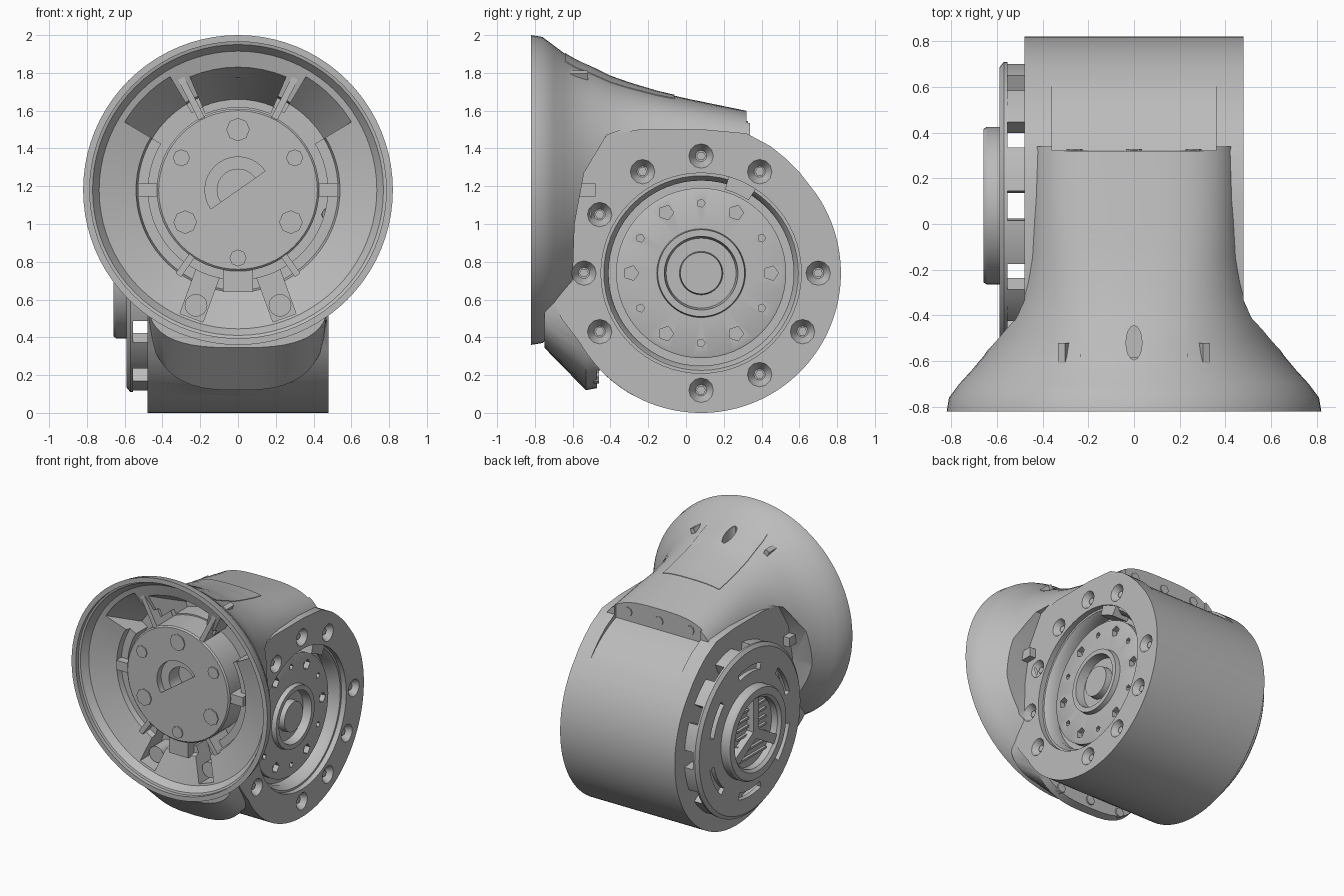
import bpy, bmesh
from math import sin, cos, radians, pi

if "Cube" in bpy.data.objects:
    bpy.data.objects.remove(bpy.data.objects["Cube"])

grey = bpy.data.materials.new("machined grey")
grey.use_nodes = True
colour = (0.5, 0.5, 0.5, 1)
grey.diffuse_color = colour
grey.node_tree.nodes["Principled BSDF"].inputs["Base Color"].default_value = colour

DRUM = (0.08, 0.74)     # drum axis in y, z
RIM = (0, 1.18)         # flange axis in x, z


def finish(name, bm):
    bmesh.ops.remove_doubles(bm, verts=bm.verts, dist=1e-5)
    wires = [e for e in bm.edges if not e.link_faces]
    bmesh.ops.delete(bm, geom=wires, context='EDGES')
    bmesh.ops.recalc_face_normals(bm, faces=bm.faces)
    me = bpy.data.meshes.new(name)
    bm.to_mesh(me)
    bm.free()
    me.materials.append(grey)
    ob = bpy.data.objects.new(name, me)
    bpy.context.collection.objects.link(ob)
    return ob


def place(axis, h, u, v):
    return {'x': (h, u, v), 'y': (u, h, v), 'z': (u, v, h)}[axis]


def skin(name, rings, closed=False):
    """Join equal rings of points into a solid."""
    bm = bmesh.new()
    vs = [[bm.verts.new(p) for p in ring] for ring in rings]
    n = len(vs[0])
    pairs = list(zip(vs, vs[1:])) + ([(vs[-1], vs[0])] if closed else [])
    for a, b in pairs:
        for i in range(n):
            j = (i + 1) % n
            bm.faces.new((a[i], a[j], b[j], b[i]))
    if not closed:
        bm.faces.new(vs[0])
        bm.faces.new(vs[-1])
    return finish(name, bm)


def prism(name, axis, pts, lo, hi):
    return skin(name, [[place(axis, h, *p) for p in pts] for h in (lo, hi)])


def lathe(name, axis, centre, profile, n=64):
    """Spin a closed (height, radius) profile about an axis."""
    t = [2 * pi * i / n for i in range(n)]
    return skin(name, [[place(axis, h, centre[0] + r * cos(a), centre[1] + r * sin(a))
                        for a in t] for h, r in profile], True)


def rod(name, axis, centre, r, lo, hi, n=20):
    return lathe(name, axis, centre, [(lo, 0), (lo, r), (hi, r), (hi, 0)], n)


def polar(c, r, deg):
    return c[0] + r * cos(radians(deg)), c[1] + r * sin(radians(deg))


def arc(c, r, a0, a1, n=8):
    return [polar(c, r, a0 + (a1 - a0) * i / n) for i in range(n + 1)]


def sector(c, r0, r1, a0, a1):
    return arc(c, r0, a0, a1) + arc(c, r1, a1, a0)


def bar(c, deg, r0, r1, w):
    """Rectangle lying along a radius."""
    s, k = sin(radians(deg)) * w / 2, cos(radians(deg)) * w / 2
    (x0, y0), (x1, y1) = polar(c, r0, deg), polar(c, r1, deg)
    return [(x0 - s, y0 + k), (x0 + s, y0 - k), (x1 + s, y1 - k), (x1 - s, y1 + k)]


def combine(target, others, op='DIFFERENCE'):
    for other in others:
        mod = target.modifiers.new("join", 'BOOLEAN')
        mod.operation, mod.solver, mod.object = op, 'EXACT', other
        bpy.context.view_layer.update()
        dg = bpy.context.evaluated_depsgraph_get()
        me = bpy.data.meshes.new_from_object(target.evaluated_get(dg))
        target.modifiers.clear()
        target.data = me
        bpy.data.objects.remove(other)


# Flared neck: y, half width, top height
STATIONS = [(-.82, .82, 2), (-.76, .81, 1.99), (-.7, .765, 1.945), (-.64, .71, 1.9),
            (-.58, .66, 1.865), (-.5, .605, 1.83), (-.4, .555, 1.78), (-.3, .52, 1.745),
            (-.15, .49, 1.7), (0, .48, 1.665), (.34, .48, 1.595)]


def power(y):
    return 2 + 1.2 * min(1, max(0, (y + .6) / .6))


def neck_ring(y, a, top):
    ring, e = [], 2 / power(y)
    for i in range(80):
        c, s = cos(2 * pi * i / 80), sin(2 * pi * i / 80)
        if s > 0:
            c, s = abs(c) ** e * (1 if c > 0 else -1), s ** e * (top - RIM[1])
        else:
            s *= a
        ring.append((a * c, y, RIM[1] + s))
    return ring


def neck_height(x, y):
    for (y0, a0, t0), (y1, a1, t1) in zip(STATIONS, STATIONS[1:]):
        if y <= y1:
            f = (y - y0) / (y1 - y0)
            a, t, n = a0 + f * (a1 - a0), t0 + f * (t1 - t0), power(y)
            return RIM[1] + (t - RIM[1]) * (1 - (abs(x) / a) ** n) ** (1 / n)


housing = skin("housing", [neck_ring(*s) for s in STATIONS])

# Flat side scoops taken out of the flare
scoop = [(-.59, .3), (-.6, .7), (-.59, 1), (-.54, 1.27), (-.42, 1.47), (-.28, 1.52),
         (.1, 1.51), (.5, 1.4), (.5, .3)]
combine(housing, [prism("c", 'x', scoop, s * .479, s) for s in (-1, 1)])

# Drum with shoulders leading into the neck
outline = arc(DRUM, .74, 35, -150, 74) + [
    (-.66, .5), (-.69, .57), (-.68, .9), (-.61, 1.25), (-.52, 1.39),
    (-.42, 1.47), (-.25, 1.5), (.1, 1.5), (.32, 1.48), (.45, 1.41), (.53, 1.345), (.6, 1.275)]
combine(housing, [prism("drum", 'x', outline, -.48, .48)], 'UNION')

# Rounded fairing under the flange
fairing = []
for y, low in ((-.75, .345), (-.53, .12), (-.45, .135), (-.25, .085)):
    half = [(-cos(pi * i / 24), sin(pi * i / 24) ** .7) for i in range(25)]
    fairing.append([(.478 * abs(c) ** .7 * (1 if c > 0 else -1), y, .62 - (.62 - low) * s)
                    for c, s in half])
combine(housing, [skin("fairing", fairing)], 'UNION')

# Stepped recesses at the top rear and lower front, then the open flange
top_step = arc(DRUM, .741, 71, 36) + [(.95, 1.2), (.95, 1.75), (.32, 1.75)]
low_step = arc(DRUM, .741, 222, 256) + [(-.1, -.1), (-.47, -.1)]
cavity = [(-.9, 0), (-.9, .785), (-.79, .785), (-.785, .77), (-.735, .735), (-.68, .54),
          (-.64, .53), (-.64, .475), (-.5, .475), (-.5, 0)]
cutters = [prism("c", 'x', top_step, -.36, .36), prism("c", 'x', low_step, -.36, .36),
           lathe("c", 'y', RIM, cavity, 80)]
# Tapering pockets round the hub
for a0, a1, r1, r2, depth in ((67, 113, .655, .48, -.36),
                              (31, 59, .7, .53, -.5), (121, 149, .7, .53, -.5)):
    cutters.append(skin("c", [[place('y', y, *p) for p in sector(RIM, .44, r, a0, a1)]
                              for y, r in ((-.9, r1), (-.72, r1), (depth, r2))]))
for deg in (-70, -110):
    cutters.append(prism("c", 'y', bar(RIM, deg, .45, .72, .13), -.9, -.52))
# Side plate well and its counterbored holes
cutters.append(rod("c", 'x', DRUM, .53, .34, .6, 64))
bolt_angles = [a for a in range(0, 360, 30) if a not in (30, 240)]
for a in bolt_angles:
    cutters.append(lathe("c", 'x', polar(DRUM, .62, a),
                         [(.42, 0), (.42, .03), (.482, .066), (.6, .066), (.6, 0)], 12))
slot = [(.035 * cos(i * pi / 8), -.52 + .075 * sin(i * pi / 8)) for i in range(16)]
cutters.append(prism("c", 'z', slot, 1.77, 2.1))
combine(housing, cutters)

# Access panel lying on the neck
bm = bmesh.new()
grid = [[bm.verts.new((x * .0235, y, neck_height(x * .0235, y) + .001)) for x in range(-10, 11, 2)]
        for y in [-.64 + .58 * j / 12 for j in range(13)]]
for p, q in zip(grid, grid[1:]):
    for i in range(10):
        bm.faces.new((p[i], p[i + 1], q[i + 1], q[i]))
top = bmesh.ops.extrude_face_region(bm, geom=bm.faces[:])
bmesh.ops.translate(bm, vec=(0, 0, .004),
                    verts=[v for v in top["geom"] if isinstance(v, bmesh.types.BMVert)])
panel = finish("neck_panel", bm)
combine(panel, [prism("c", 'z', slot, 1.6, 2.1)])

# Step bolts, top and bottom
for x in (-.26, 0, .26):
    rod("top_step_bolt", 'y', (x, 1.51), .035, .3, .328, 8)
    rod("low_step_bolt", 'y', (x, .19), .035, -.49, -.46, 8)

# Bolts in the side plate
for a in bolt_angles:
    rod("side_bolt", 'x', polar(DRUM, .62, a), .025, .4, .45, 6)

# Side output disc
disc = lathe("side_disc", 'x', DRUM, [(.33, 0), (.33, .45), (.385, .45), (.39, .44), (.39, .235),
             (.425, .23), (.425, .195), (.36, .185), (.36, .115), (.41, .11), (.41, 0)])
combine(disc, [rod("c", 'x', polar(DRUM, .37, a), .022 if a % 60 else .04, .35, .6, 5)
               for a in range(0, 360, 30)])
lathe("side_seal_ring", 'x', DRUM, [(.33, .49), (.33, .54), (.44, .54), (.44, .515), (.4, .49)])
prism("side_key", 'x', sector(DRUM, .46, .56, 57, 74), .34, .47)

# Front hub inside the flange
hub = lathe("front_hub", 'y', RIM, [(-.43, 0), (-.43, .43), (-.71, .43), (-.72, .42), (-.72, 0)])
combine(hub, [rod("c", 'y', RIM, .175, -.9, -.55, 40)])
lathe("hub_bore_ring", 'y', RIM, [(-.5, .11), (-.5, .18), (-.67, .18), (-.67, .11)], 40)
prism("hub_half_cover", 'y', arc(RIM, .18, -145, 35, 20), -.72, -.7)
for u, v in ((0, .32), (0, -.36), (.3, .17), (-.3, .17), (.28, -.17), (-.28, -.17)):
    r = .062 if abs(v) < .18 and v < 0 or v == .32 else .045
    rod("hub_bolt", 'y', (u, RIM[1] + v), r, -.728, -.6, 8)
prism("hub_tab", 'y', bar(RIM, -90, .36, .54, .16), -.71, -.45)
for a in (0, 180):
    prism("hub_clip", 'y', bar(RIM, a, .4, .53, .07), -.7, -.48)
for a in (63, 117, -55, -125):
    prism("hub_rib", 'y', bar(RIM, a, .41, .7 if a > 0 else .55, .035), -.715, -.52)
for a in (-70, -110):
    rod("slot_boss", 'y', polar(RIM, .65, a), .06, -.66, -.5, 16)

# Vented cover standing off the other side
cover = lathe("vented_cover", 'x', DRUM, [(-.555, 0), (-.555, .63), (-.57, .63),
              (-.59, .605), (-.59, 0)])
combine(cover, [prism("c", 'x', sector(DRUM, .44, .49, a, a + 32), -.7, -.5)
                for a in range(14, 374, 60)])
for a in range(0, 360, 30):
    prism("cover_standoff", 'x', sector(DRUM, .54, .625, a + 6, a + 24), -.57, -.47)
lathe("cover_hub_ring", 'x', DRUM, [(-.58, .26), (-.58, .345), (-.645, .345), (-.66, .335),
                                    (-.66, .28), (-.64, .26)])
for a in (90, 210, 330):
    prism("cover_spoke", 'x', bar(DRUM, a, 0, .28, .07), -.645, -.58)
for i in range(-3, 4):
    prism("cooling_fin", 'x', bar((DRUM[0], DRUM[1] + i * .06), 0, -.17, .17, .015), -.61, -.58)

# Shading
bpy.ops.object.select_all(action='DESELECT')
for ob in bpy.context.collection.objects:
    if ob.type == 'MESH' and grey.name in ob.data.materials:
        ob.select_set(True)
        bpy.context.view_layer.objects.active = ob
bpy.ops.object.shade_smooth_by_angle(angle=radians(32))
